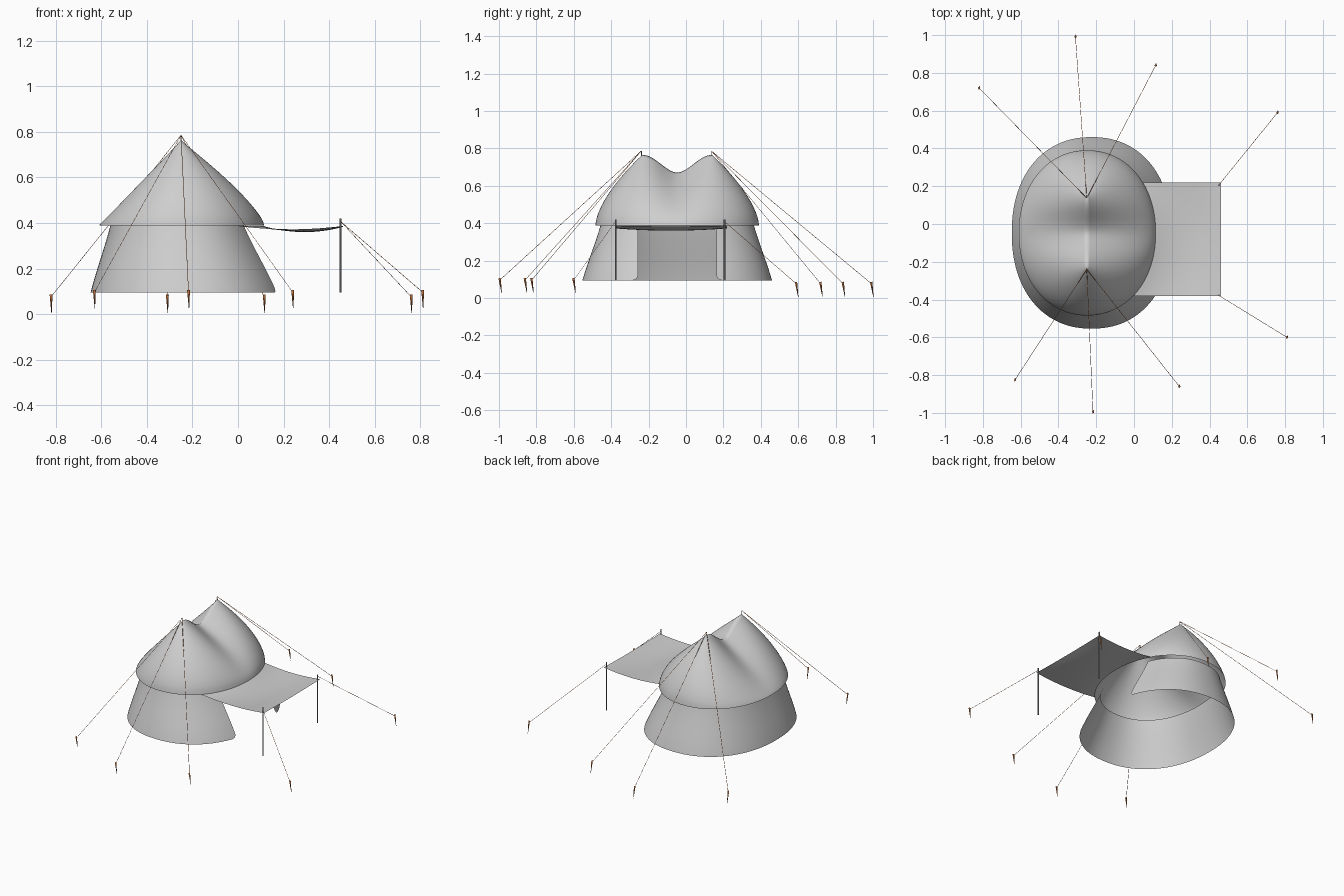
import bpy, bmesh, math
from mathutils import Vector

if "Cube" in bpy.data.objects:
    bpy.data.objects.remove(bpy.data.objects["Cube"])

def mat(name, c):
    m = bpy.data.materials.new(name)
    m.diffuse_color = (*c, 1)
    m.use_nodes = True
    m.node_tree.nodes["Principled BSDF"].inputs["Base Color"].default_value = m.diffuse_color
    return m

CANVAS = mat("light grey canvas", (0.62, 0.62, 0.62))
POLE = mat("pole grey", (0.30, 0.30, 0.30))
ROPE = mat("rope orange brown", (0.55, 0.16, 0.04))
PEG = mat("peg orange brown", (0.48, 0.15, 0.04))

GROUND, EAVE, CY = 0.094, 0.388, -0.047

def spow(v, p):
    return math.copysign(abs(v) ** p, v)

def oval(a, cx, hx, hy, n):
    """Point on a superellipse around the tent centre."""
    return cx + hx * spow(math.cos(a), 2 / n), CY + hy * spow(math.sin(a), 2 / n)

def grid(name, rows, material, closed=False):
    """Sheet of quads from rows of points."""
    bm = bmesh.new()
    vs = [[bm.verts.new(p) for p in r] for r in rows]
    n = len(rows[0])
    for r0, r1 in zip(vs, vs[1:]):
        for i in range(n if closed else n - 1):
            j = (i + 1) % n
            bm.faces.new((r0[i], r0[j], r1[j], r1[i]))
    bmesh.ops.remove_doubles(bm, verts=bm.verts, dist=0.0004)
    bmesh.ops.recalc_face_normals(bm, faces=bm.faces)
    for f in bm.faces:
        f.smooth = True
    me = bpy.data.meshes.new(name)
    bm.to_mesh(me)
    bm.free()
    me.materials.append(material)
    ob = bpy.data.objects.new(name, me)
    bpy.context.collection.objects.link(ob)
    return ob

def rod(name, a, b, r0, r1, material, sides=8):
    """Tapered rod from a to b."""
    a, b = Vector(a), Vector(b)
    d = b - a
    bpy.ops.mesh.primitive_cone_add(vertices=sides, radius1=r0, radius2=r1,
                                    depth=d.length, location=(a + b) / 2)
    ob = bpy.context.object
    ob.name = name
    ob.rotation_euler = d.to_track_quat('Z', 'Y').to_euler()
    ob.data.materials.append(material)
    bpy.ops.object.shade_smooth_by_angle(angle=math.radians(95 if sides < 6 else 50))
    return ob

# Roof: rings blend from the oval eave to a ridge with two peaks
HALF = 0.187
SEG, RINGS = 144, 28
rows = []
for k in range(RINGS + 1):
    t = (k / RINGS) ** 1.3
    ring = []
    for i in range(SEG):
        a = 2 * math.pi * i / SEG
        ex, ey = oval(a, -0.2475, 0.3625, 0.4375, 2.1)
        s = math.sin(a)
        u = math.tanh(2.1 * s) / math.tanh(2.1)
        top = 0.67 + 0.095 * (0.5 - 0.5 * math.cos(math.pi * u)) ** 0.9
        p = 0.63 + 0.24 * max(0, -math.cos(a)) ** 1.5
        ring.append((ex + (-0.25 - ex) * t, ey + (CY + HALF * u - ey) * t,
                     EAVE + (top - EAVE) * t ** p))
    rows.append(ring)
grid("roof", rows, CANVAS, closed=True)

# Flared wall with a door gap towards +x, rounded at the lower corners
rows, R = [], 0.03
heights = [0, 0.003, 0.008, 0.014, 0.022, 0.03] + [0.03 + 0.265 * i / 10 for i in range(1, 11)]
for h in heights:
    s = h / 0.295
    s = 0.85 * s + 0.15 * s * s * (3 - 2 * s)
    cx, hx, hy = -0.224 - 0.026 * s, 0.423 - 0.113 * s, 0.507 - 0.097 * s
    gap = 0.21
    if h < R:
        gap += R - math.sqrt(R * R - (R - h) ** 2)
    a0 = math.asin((gap / hy) ** (2.2 / 2))
    rows.append([(*oval(a0 + (2 * math.pi - 2 * a0) * i / 96, cx, hx, hy, 2.2), GROUND + h)
                 for i in range(97)])
grid("wall", rows, CANVAS)

# Sagging awning whose inner edge follows the eave
rows = []
for j in range(25):
    y = -0.38 + 0.60 * j / 24
    v = j / 12 - 1
    x0 = -0.2475 + 0.3625 * (1 - (abs(y - CY) / 0.4375) ** 2.1) ** (1 / 2.1) - 0.004
    rows.append([(x0 + (0.461 - x0) * u, y,
                  0.387 - 4 * u * (1 - u) * (0.015 + 0.010 * (1 - v * v)) - 0.004 * (1 - v * v) * u)
                 for u in [i / 16 for i in range(17)]])
grid("awning", rows, CANVAS)

# Awning poles and pins at the two peaks
for side, y in (("front", -0.376), ("back", 0.206)):
    rod(side + "_awning_pole", (0.45, y, GROUND), (0.45, y, 0.42), 0.0042, 0.0042, POLE, 12)
for side, y in (("front", -0.238), ("back", 0.138)):
    rod(side + "_peak_pin", (-0.25, y, 0.74), (-0.25, y, 0.785), 0.002, 0.0015, POLE)

# Guy ropes, each with a tapered, slightly tilted peg
FRONT, BACK = (-0.25, -0.24, 0.785), (-0.25, 0.137, 0.785)
guys = [
    (BACK, -0.82, 0.72), (BACK, -0.31, 0.992), (BACK, 0.115, 0.84),
    (FRONT, -0.63, -0.825), (FRONT, -0.217, -0.995), (FRONT, 0.24, -0.86),
    ((0.452, 0.21, 0.405), 0.76, 0.59), ((0.452, -0.38, 0.405), 0.81, -0.60),
]
for n, (start, x, y) in enumerate(guys, 1):
    base = 0.006 if y > 0 else 0.026
    rod(f"guy_rope_{n}", start, (x, y, base + 0.07), 0.0011, 0.0011, ROPE, 4)
    rod(f"peg_{n}", (x + 0.002, y + 0.010, base), (x, y - 0.002, base + 0.08),
        0.001, 0.0065, PEG, 4)
